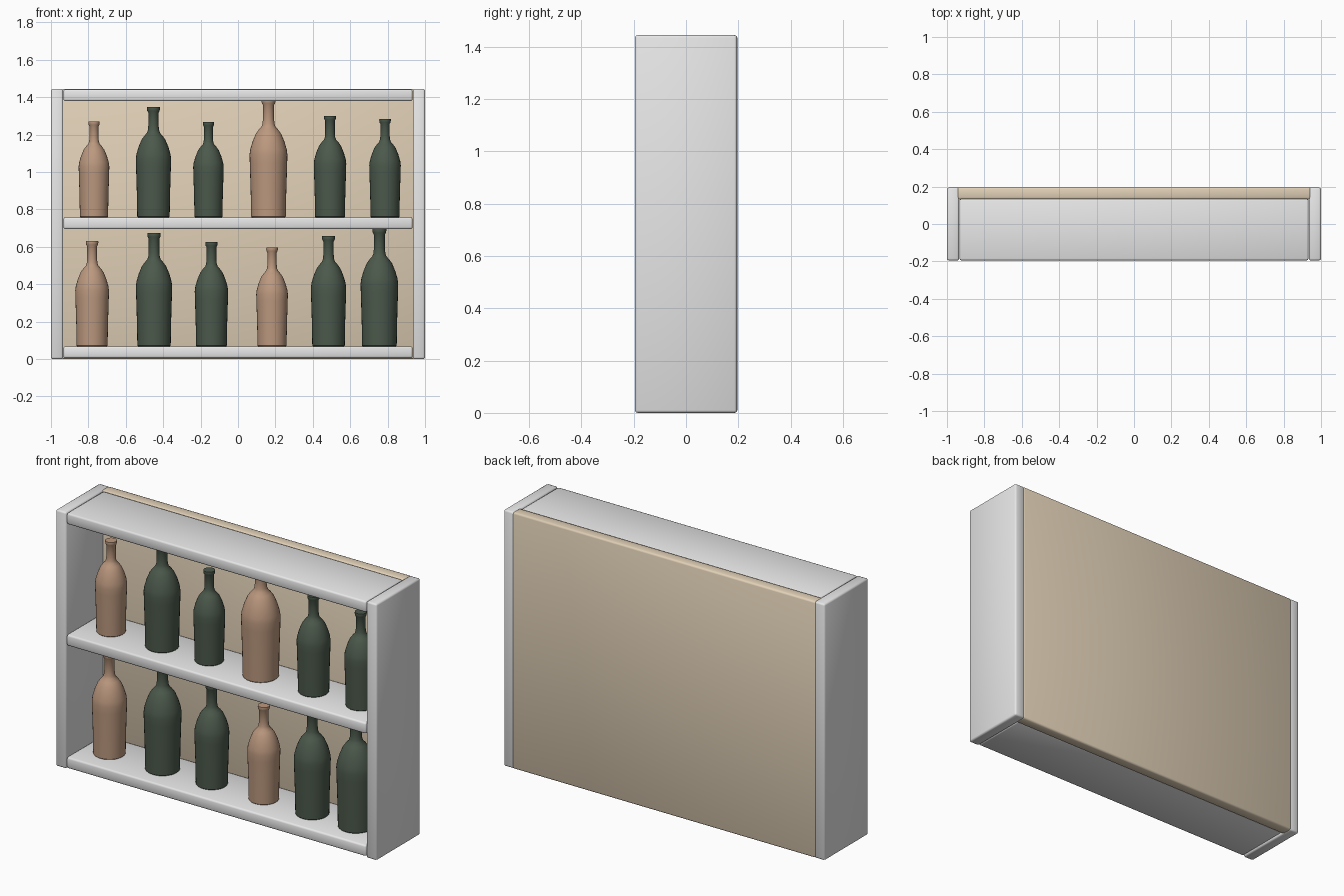
import bpy, bmesh, math

if "Cube" in bpy.data.objects:
    bpy.data.objects.remove(bpy.data.objects["Cube"])


def material(name, rgb):
    m = bpy.data.materials.new(name)
    m.diffuse_color = (*rgb, 1)
    m.use_nodes = True
    m.node_tree.nodes["Principled BSDF"].inputs["Base Color"].default_value = m.diffuse_color
    return m


GREY = material("grey_frame", (0.8, 0.8, 0.8))
BEIGE = material("beige_panel", (0.75, 0.63, 0.47))
AMBER = material("brown_glass", (0.50, 0.315, 0.21))
GREEN = material("green_glass", (0.072, 0.10, 0.072))


def finish(bm, name, mat):
    bmesh.ops.recalc_face_normals(bm, faces=bm.faces)
    me = bpy.data.meshes.new(name)
    bm.to_mesh(me)
    bm.free()
    me.materials.append(mat)
    for p in me.polygons:
        p.use_smooth = True
    ob = bpy.data.objects.new(name, me)
    bpy.context.collection.objects.link(ob)
    return ob


def board(name, lo, hi, mat, bevel=0.01):
    """Box between two corners with softly rounded edges."""
    bm = bmesh.new()
    bmesh.ops.create_cube(bm, size=1)
    for v in bm.verts:
        v.co = [(a + b) / 2 + c * (b - a) for a, b, c in zip(lo, hi, v.co)]
    bmesh.ops.bevel(bm, geom=bm.edges[:], offset=bevel, segments=2,
                    profile=0.5, affect='EDGES')
    return finish(bm, name, mat)


# Frame: two sides, back panel, three shelves
D, H = 0.195, 1.444
board("left_side", (-1, -D, 0), (-0.935, D, H), GREY)
board("right_side", (0.935, -D, 0), (1, D, H), GREY)
board("back_panel", (-0.945, 0.132, 0), (0.945, D + 0.001, H), BEIGE)
for name, top in (("bottom_shelf", 0.068), ("middle_shelf", 0.758), ("top_shelf", 1.442)):
    board(name, (-0.933, -D, top - 0.063), (0.933, 0.134, top), GREY)

# Bottle outline as (radius, height), for a bottle one unit tall
PROFILE = [(0.140, 0), (0.147, 0.008), (0.150, 0.2), (0.158, 0.46), (0.160, 0.53),
           (0.154, 0.575), (0.135, 0.64), (0.108, 0.705), (0.083, 0.74),
           (0.060, 0.765), (0.051, 0.79), (0.047, 0.83), (0.047, 0.95),
           (0.056, 0.965), (0.059, 0.985), (0.058, 1.0)]


def bottle(name, x, z, height, mat, sides=32):
    bm = bmesh.new()
    rings = []
    for r, h in PROFILE:
        rings.append([bm.verts.new((r * height * math.cos(2 * math.pi * i / sides),
                                    r * height * math.sin(2 * math.pi * i / sides),
                                    h * height)) for i in range(sides)])
    for a, b in zip(rings, rings[1:]):
        for i in range(sides):
            j = (i + 1) % sides
            bm.faces.new((a[i], a[j], b[j], b[i]))
    bm.faces.new(rings[0][::-1])
    bm.faces.new(rings[-1])
    ob = finish(bm, name, mat)
    ob.data.set_sharp_from_angle(angle=math.radians(40))
    ob.location = (x, -0.03, z)


# Bottles on each shelf: centre x, top z, colour
upper = [(-0.77, 1.27, AMBER), (-0.452, 1.347, GREEN), (-0.158, 1.267, GREEN),
         (0.163, 1.39, AMBER), (0.492, 1.30, GREEN), (0.786, 1.284, GREEN)]
lower = [(-0.78, 0.631, AMBER), (-0.449, 0.674, GREEN), (-0.142, 0.626, GREEN),
         (0.182, 0.596, AMBER), (0.484, 0.658, GREEN), (0.756, 0.697, GREEN)]
for row, base, items in (("upper", 0.757, upper), ("lower", 0.067, lower)):
    for n, (x, top, mat) in enumerate(items, 1):
        bottle(f"{row}_bottle_{n}", x, base, top - base, mat)
